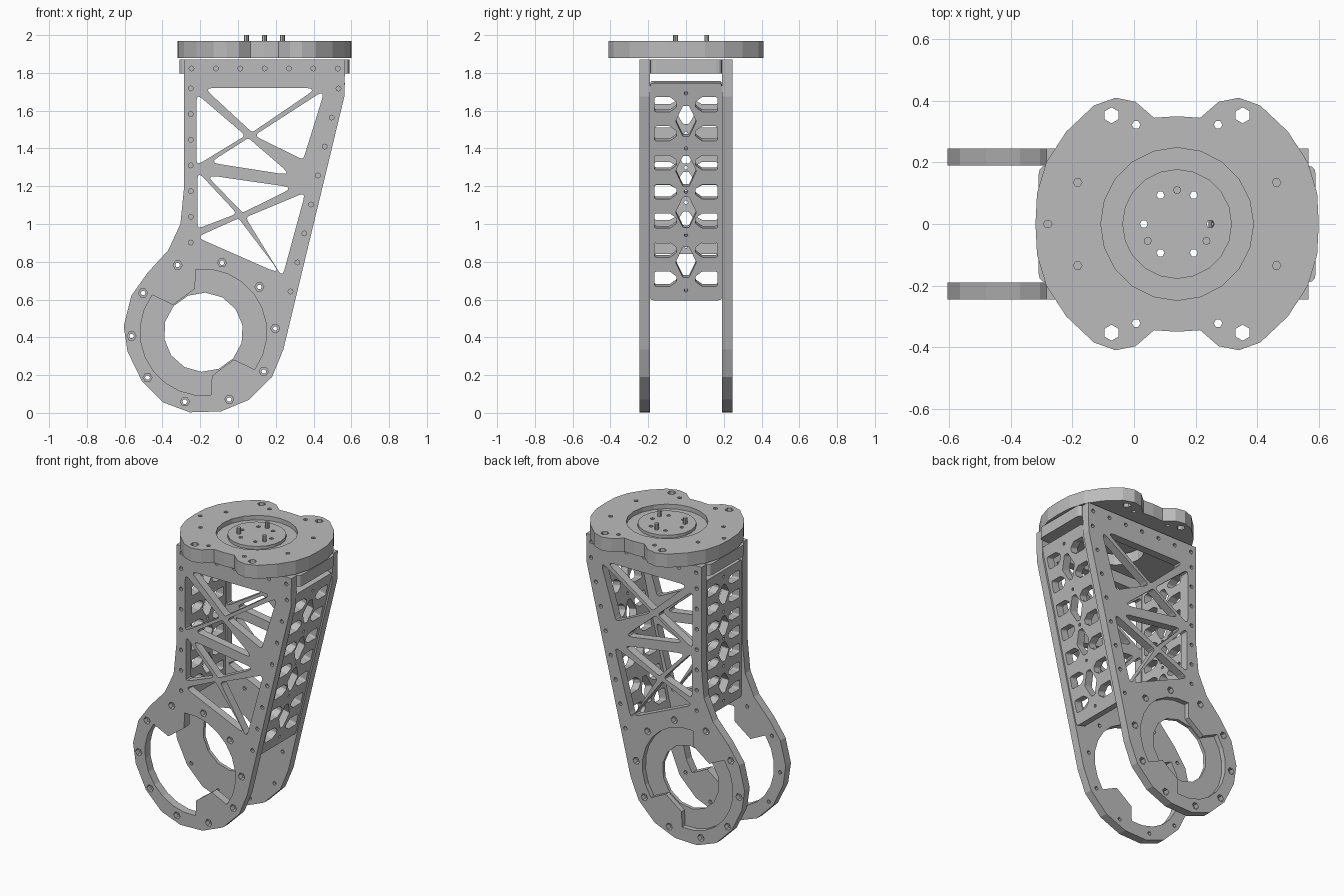
import bpy, bmesh
from math import sin, cos, tan, radians, pi
from mathutils import Vector, Matrix

if "Cube" in bpy.data.objects:
    bpy.data.objects.remove(bpy.data.objects["Cube"])

grey = bpy.data.materials.new("machined_grey")
grey.use_nodes = True
COLOUR = (0.5, 0.5, 0.5, 1)
grey.diffuse_color = COLOUR
grey.node_tree.nodes["Principled BSDF"].inputs["Base Color"].default_value = COLOUR

X, Y, Z = Vector((1, 0, 0)), Vector((0, 1, 0)), Vector((0, 0, 1))


def polar(r, deg, c=(0, 0)):
    return (c[0] + r * cos(radians(deg)), c[1] + r * sin(radians(deg)))


def circle(c, r, n=6, start=0):
    return [polar(r, start + 360 * i / n, c) for i in range(n)]


def fillet(points, r, steps=3):
    """Round every corner of a polygon."""
    out = []
    pts = [Vector(p) for p in points]
    for i, p in enumerate(pts):
        a, b = pts[i - 1] - p, pts[(i + 1) % len(pts)] - p
        d = min(r / tan(a.angle(b) / 2), a.length * 0.45, b.length * 0.45)
        a, b = p + a.normalized() * d, p + b.normalized() * d
        for k in range(steps + 1):
            t = k / steps
            out.append(tuple(a * (1 - t) ** 2 + p * 2 * t * (1 - t) + b * t * t))
    return out


def plate(name, outline, holes, origin, u, v, thickness):
    """Extrude a flat outline with holes, centred on origin in the u-v plane."""
    curve = bpy.data.curves.new(name, "CURVE")
    curve.dimensions = "2D"
    curve.fill_mode = "BOTH"
    curve.extrude = thickness / 2
    for loop in [outline] + holes:
        s = curve.splines.new("POLY")
        s.points.add(len(loop) - 1)
        for pt, co in zip(s.points, loop):
            pt.co = (co[0], co[1], 0, 1)
        s.use_cyclic_u = True
    temp = bpy.data.objects.new(name + "_curve", curve)
    bpy.context.scene.collection.objects.link(temp)
    dg = bpy.context.evaluated_depsgraph_get()
    mesh = bpy.data.meshes.new_from_object(temp.evaluated_get(dg))
    bpy.data.objects.remove(temp)
    bm = bmesh.new()
    bm.from_mesh(mesh)
    bmesh.ops.remove_doubles(bm, verts=bm.verts, dist=0.0001)
    m = Matrix((u, v, u.cross(v))).transposed().to_4x4()
    m.translation = origin
    bmesh.ops.transform(bm, matrix=m, verts=bm.verts)
    bmesh.ops.recalc_face_normals(bm, faces=bm.faces)
    for f in bm.faces:
        f.smooth = False
    bm.to_mesh(mesh)
    bm.free()
    mesh.name = name
    mesh.materials.clear()
    mesh.materials.append(grey)
    ob = bpy.data.objects.new(name, mesh)
    bpy.context.scene.collection.objects.link(ob)
    return ob


# Side frame outline: ring end at the bottom, tapered truss above
RING = (-0.183, 0.427)
frame = [(-0.285, 1.87), (-0.285, 1.2), (-0.305, 1.0), (-0.37, 0.86), (-0.48, 0.74),
         (-0.565, 0.62), (-0.605, 0.46), (-0.585, 0.325), (-0.51, 0.17), (-0.395, 0.055),
         (-0.255, 0.003), (-0.09, 0.008), (0.06, 0.07), (0.18, 0.19), (0.24, 0.335),
         (0.563, 1.675), (0.567, 1.87)]

# Truss openings
triangles = [[(-0.18, 1.72), (0.42, 1.72), (0.075, 1.485)],
             [(-0.22, 1.69), (0.04, 1.468), (-0.22, 1.31)],
             [(0.46, 1.71), (0.085, 1.468), (0.345, 1.34)],
             [(-0.15, 1.325), (0.055, 1.455), (0.285, 1.257)],
             [(-0.215, 1.28), (-0.005, 1.055), (-0.215, 0.975)],
             [(-0.17, 1.26), (0.295, 1.193), (0.025, 1.06)],
             [(0.357, 1.167), (0.04, 1.035), (0.235, 0.717)],
             [(0.003, 1.03), (0.23, 0.732), (-0.22, 0.93)]]
truss = [fillet(t, 0.018) for t in triangles]

# Fastener holes along the frame edges
LOW, HIGH = Vector((0.278, 0.643)), Vector((0.532, 1.717))
edge_holes = [circle((-0.25, 0.902 + 0.136 * i), 0.013, 8) for i in range(7)]
edge_holes += [circle((-0.246 + 0.129 * i, 1.823), 0.013, 8) for i in range(7)]
edge_holes += [circle(LOW.lerp(HIGH, i / 7), 0.013, 8) for i in range(8)]
ring_spots = [polar(0.381, 3 + 36 * i, RING) for i in range(10)]
narrow = [circle(p, 0.013) for p in ring_spots]
wide = [circle(p, 0.024) for p in ring_spots]

# Large bore with two inward tabs, and the small bore
tabbed = []
for turn in (0, 180):
    tabbed += [polar(0.335, turn + 144 + 133 * i / 9, RING) for i in range(10)]
    tabbed += [polar(0.235, turn + 281, RING), polar(0.216, turn + 318, RING)]
small_bore = circle(RING, 0.21, 14, 10)

OUT, IN = 0.033, 0.022
for side, sign, bore in (("front", -1, tabbed), ("back", 1, small_bore)):
    plate(side + "_frame_outer", frame, truss + edge_holes + wide + [tabbed],
          Y * sign * (0.245 - OUT / 2), X, Z, OUT)
    plate(side + "_frame_inner", frame, truss + edge_holes + narrow + [bore],
          Y * sign * (0.19 + IN / 2), X, Z, IN)


# Perforated panels joining the two frames
def panel(name, bottom, top):
    v = (top - bottom).normalized()
    half = (top - bottom).length / 2
    k = half / 0.59
    outline = fillet([(-0.19, -half), (0.19, -half), (0.19, half), (-0.19, half)], 0.02)
    holes = []
    for row in range(-3, 4):
        c, h = row * 0.158 * k, 0.04 * k
        for s in (-1, 1):
            slot = [(0.167, h), (0.085, h), (0.05, h * 0.35),
                    (0.05, -h * 0.35), (0.085, -h), (0.167, -h)]
            holes.append(fillet([(s * y, c + z) for y, z in slot], 0.012))
    for c in (-0.383, -0.112, 0.112, 0.383):
        shape = [(0.055, 0), (0.016, 0.083), (-0.016, 0.083),
                 (-0.055, 0), (-0.016, -0.083), (0.016, -0.083)]
        holes.append(fillet([(y, (c + z) * k) for y, z in shape], 0.01))
    holes += [circle((0, c * k), 0.01) for c in (-0.535, -0.235, 0, 0.235, 0.535)]
    plate(name, outline, holes, (bottom + top) / 2, Y, v, 0.055)


panel("sloped_panel", Vector((0.268, 0, 0.602)), Vector((0.54, 0, 1.752)))
panel("upright_panel", Vector((-0.252, 0, 0.84)), Vector((-0.252, 0, 1.755)))

# Mounting plate under the turntable
AXIS = Vector((0.14, 0, 0))
plate("mounting_plate", fillet([(-0.45, -0.19), (0.45, -0.19), (0.45, 0.19), (-0.45, 0.19)], 0.03),
      [circle((0, 0), 0.17, 20)], AXIS + Z * 1.833, X, Y, 0.075)

# Turntable: lobed disc with a recess and a central hub
quarter = [(0.46, 0), (0.455, 0.1), (0.425, 0.2), (0.36, 0.3), (0.27, 0.385), (0.2, 0.41),
           (0.135, 0.397), (0.075, 0.345), (0, 0.35)]
half_disc = quarter + [(-x, y) for x, y in quarter[-2::-1]]
disc = half_disc + [(x, -y) for x, y in half_disc[-2:0:-1]]
disc_holes = [circle((-0.42, 0), 0.014)]
for sx in (-1, 1):
    for sy in (-1, 1):
        disc_holes += [circle((sx * 0.213, sy * 0.353), 0.026, 6, 30),
                       circle((sx * 0.133, sy * 0.322), 0.014),
                       circle((sx * 0.323, sy * 0.135), 0.014)]
hub_holes = [circle(polar(0.108, 60 * i), 0.013) for i in range(6)]
plate("turntable_base", disc, disc_holes + hub_holes, AXIS + Z * 1.91, X, Y, 0.06)
plate("turntable_rim", disc, disc_holes + [circle((0, 0), 0.248, 20)],
      AXIS + Z * 1.955, X, Y, 0.03)
plate("turntable_hub", circle((0, 0), 0.178, 20), hub_holes, AXIS + Z * 1.95, X, Y, 0.02)

# Locating pins
for i in range(3):
    x, y = polar(0.11, 90 + 120 * i)
    plate("locating_pin_%d" % (i + 1), circle((x, y), 0.013, 8), [],
          AXIS + Z * 1.95, X, Y, 0.1)
